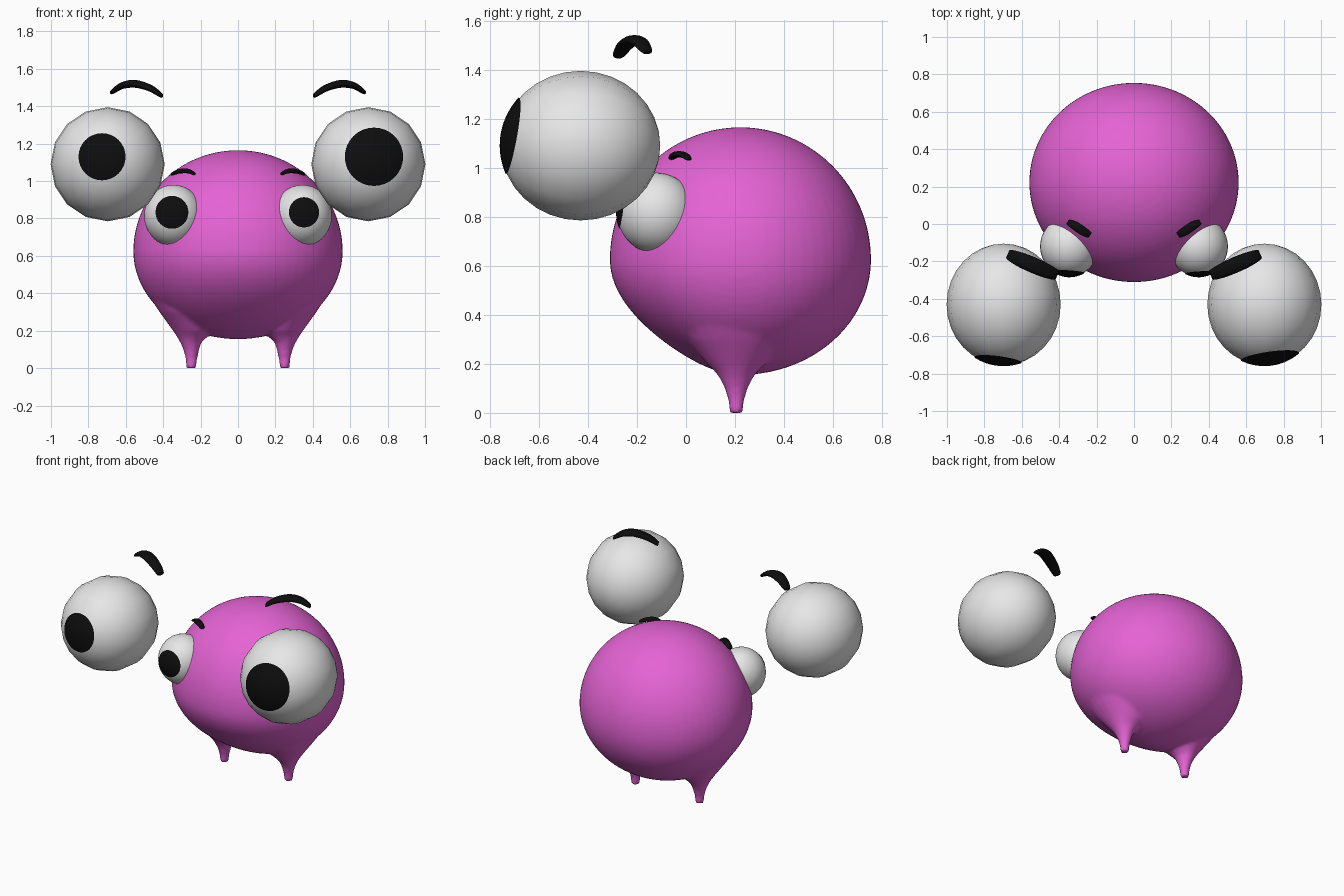
import bpy, bmesh, math
from mathutils import Vector

if "Cube" in bpy.data.objects:
    bpy.data.objects.remove(bpy.data.objects["Cube"])


def material(name, rgb):
    m = bpy.data.materials.new(name)
    m.diffuse_color = (*rgb, 1)
    m.use_nodes = True
    m.node_tree.nodes["Principled BSDF"].inputs["Base Color"].default_value = m.diffuse_color
    return m


PINK = material("pink skin", (0.78, 0.125, 0.66))
WHITE = material("eye white", (0.8, 0.8, 0.8))
BLACK = material("black", (0.004, 0.004, 0.004))


def finish(name, bm, mat):
    bmesh.ops.recalc_face_normals(bm, faces=bm.faces)
    me = bpy.data.meshes.new(name)
    for f in bm.faces:
        f.smooth = True
    bm.to_mesh(me)
    bm.free()
    me.materials.append(mat)
    ob = bpy.data.objects.new(name, me)
    bpy.context.collection.objects.link(ob)
    return ob


def loft(bm, rings):
    """Skin a list of closed point rings and cap both ends."""
    loops = [[bm.verts.new(p) for p in r] for r in rings]
    n = len(loops[0])
    for a, b in zip(loops, loops[1:]):
        for i in range(n):
            j = (i + 1) % n
            bm.faces.new((a[i], a[j], b[j], b[i]))
    bm.faces.new(loops[0])
    bm.faces.new(loops[-1])


# Body: rounded egg, a little slimmer at the lower front, with two pointed legs
bm = bmesh.new()
bmesh.ops.create_uvsphere(bm, u_segments=64, v_segments=40, radius=1)
for v in bm.verts:
    x, y, z = v.co
    ry = 0.533
    if z < 0 and y < 0:
        ry *= 1 - 0.33 * z * z
    v.co = (x * 0.56, 0.222 + y * ry, 0.625 + z * (0.54 if z > 0 else 0.47))

# Leg profile: height, inner x, outer x, half depth
LEG = [(0.0, 0.223, 0.277, 0.027), (0.05, 0.218, 0.28, 0.032),
       (0.1, 0.207, 0.292, 0.047), (0.14, 0.195, 0.31, 0.066),
       (0.17, 0.16, 0.328, 0.088), (0.2, 0.13, 0.348, 0.12),
       (0.3, 0.12, 0.42, 0.2), (0.4, 0.12, 0.485, 0.25), (0.5, 0.15, 0.53, 0.25)]
for s in (-1, 1):
    rings = []
    for z, xi, xo, hy in LEG:
        ring = []
        for i in range(24):
            a = math.tau * i / 24
            ring.append((s * ((xi + xo) / 2 + (xo - xi) / 2 * math.cos(a)),
                         0.205 + hy * math.sin(a), z))
        rings.append(ring)
    loft(bm, rings)
body = finish("body", bm, PINK)
rm = body.modifiers.new("merge", 'REMESH')
rm.mode = 'VOXEL'
rm.voxel_size = 0.012
rm.use_smooth_shade = True
sm = body.modifiers.new("soften", 'SMOOTH')
sm.factor = 0.5
sm.iterations = 5


def eyeball(name, c, r, seg):
    """Ellipsoid with its pole facing forward."""
    bm = bmesh.new()
    bmesh.ops.create_uvsphere(bm, u_segments=seg, v_segments=seg, radius=1)
    for v in bm.verts:
        x, y, z = v.co
        v.co = (c[0] + x * r[0], c[1] - z * r[1], c[2] + y * r[2])
    finish(name, bm, WHITE)


def pupil(name, c, r, px, pz, pr):
    """Round patch lying on the front of an ellipsoid."""
    bm = bmesh.new()

    def on_eye(x, z):
        k = 1 - ((x - c[0]) / r[0]) ** 2 - ((z - c[2]) / r[2]) ** 2
        return bm.verts.new((x, c[1] - r[1] * math.sqrt(max(k, 0)) - 0.005, z))

    n = 32
    mid = on_eye(px, pz)
    prev = None
    for k in range(1, 6):
        q = pr * k / 5
        ring = [on_eye(px + q * math.cos(math.tau * i / n),
                       pz + q * math.sin(math.tau * i / n)) for i in range(n)]
        for i in range(n):
            j = (i + 1) % n
            if prev:
                bm.faces.new((prev[i], prev[j], ring[j], ring[i]))
            else:
                bm.faces.new((mid, ring[j], ring[i]))
        prev = ring
    ob = finish(name, bm, BLACK)
    # make sure the patch faces forward
    if ob.data.polygons[0].normal.y > 0:
        ob.data.flip_normals()


def brow(name, pts, s, wide, thick):
    """Flattened arched band, tapered to the ends."""
    pts = [Vector((s * p[0], p[1], p[2])) for p in pts]
    along = (pts[-1] - pts[0])
    side = Vector((-along.y, along.x, 0)).normalized()
    bm = bmesh.new()
    rings = []
    steps = 14
    for k in range(steps + 1):
        t = k / steps
        u = t * (len(pts) - 1)
        i = min(int(u), len(pts) - 2)
        f = u - i
        p0, p1 = pts[max(i - 1, 0)], pts[i]
        p2, p3 = pts[i + 1], pts[min(i + 2, len(pts) - 1)]
        p = 0.5 * (2 * p1 + (p2 - p0) * f + (2 * p0 - 5 * p1 + 4 * p2 - p3) * f * f
                   + (3 * p1 - p0 - 3 * p2 + p3) * f ** 3)
        w = 0.3 + 0.7 * math.sin(math.pi * (0.08 + 0.86 * t)) ** 0.6
        rings.append([p + side * wide * w * math.cos(math.tau * j / 12)
                      + Vector((0, 0, thick * w * math.sin(math.tau * j / 12)))
                      for j in range(12)])
    loft(bm, rings)
    finish(name, bm, BLACK)


BIG_BROW = [(0.41, -0.275, 1.458), (0.47, -0.25, 1.497), (0.55, -0.215, 1.52),
            (0.62, -0.185, 1.51), (0.675, -0.16, 1.475)]
SMALL_BROW = [(0.235, -0.06, 1.04), (0.27, -0.04, 1.054),
              (0.315, -0.01, 1.052), (0.355, 0.012, 1.036)]
BIG_R = (0.305, 0.325, 0.305)
SMALL_R = (0.157, 0.16, 0.165)

# Mirrored eyes and brows; pupils differ in size
for s, label, big_p, small_p in ((-1, "left", 0.126, 0.088), (1, "right", 0.156, 0.081)):
    big_c = (s * 0.697, -0.43, 1.09)
    small_c = (s * 0.345, -0.12, 0.815)
    eyeball(label + "_big_eye", big_c, BIG_R, 16)
    pupil(label + "_big_pupil", big_c, BIG_R, s * 0.727, 1.13, big_p)
    eyeball(label + "_small_eye", small_c, SMALL_R, 32)
    pupil(label + "_small_pupil", small_c, SMALL_R, s * 0.353, 0.833, small_p)
    brow(label + "_big_brow", BIG_BROW, s, 0.042, 0.021)
    brow(label + "_small_brow", SMALL_BROW, s, 0.024, 0.013)
